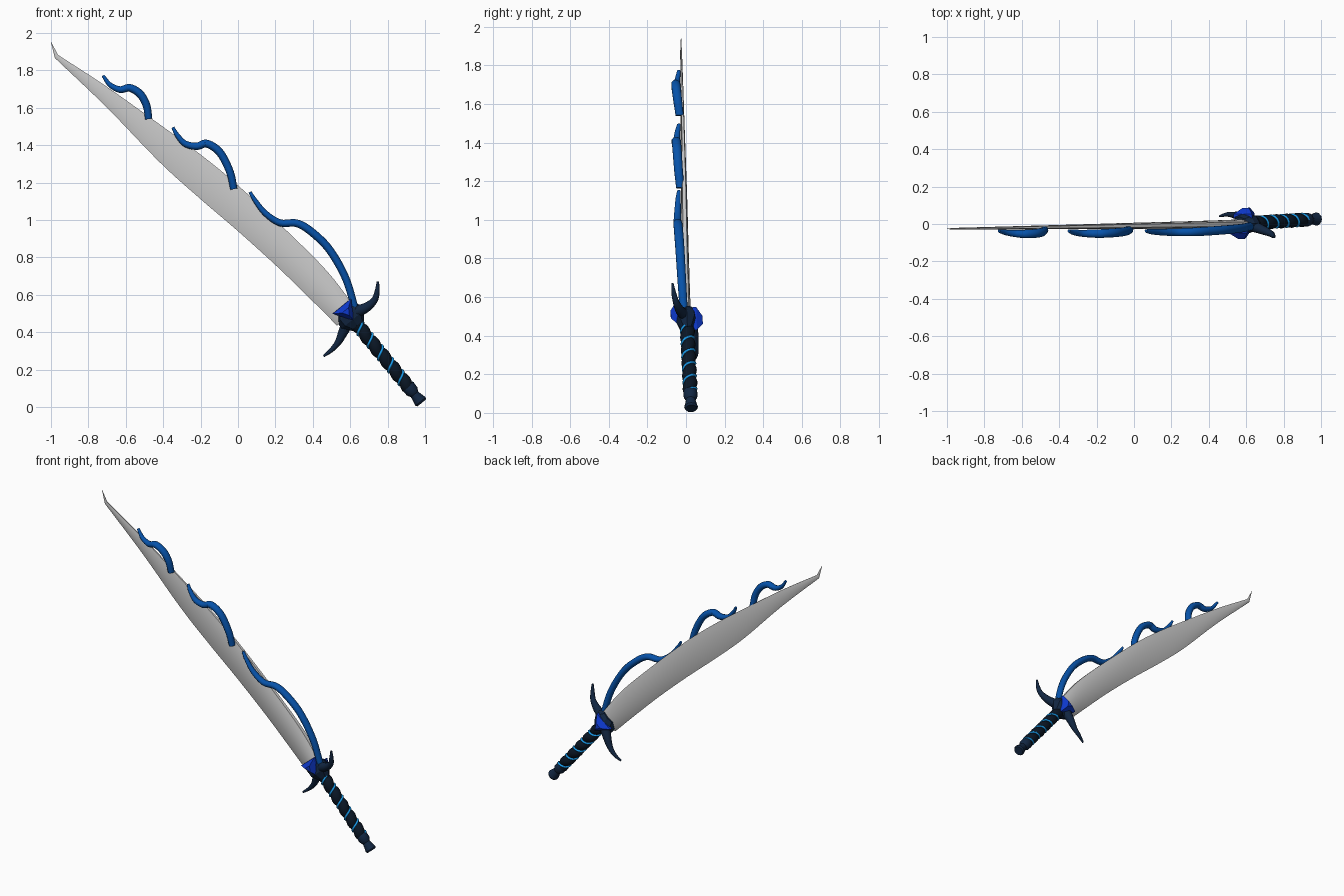
import bpy, bmesh, math
from mathutils import Vector, Matrix

if "Cube" in bpy.data.objects:
    bpy.data.objects.remove(bpy.data.objects["Cube"], do_unlink=True)


def material(name, rgb):
    m = bpy.data.materials.new(name)
    m.use_nodes = True
    m.diffuse_color = (*rgb, 1)
    m.node_tree.nodes["Principled BSDF"].inputs["Base Color"].default_value = (*rgb, 1)
    return m


BLUE = material("ribbon blue", (0.002, 0.085, 0.4))
NAVY = material("guard navy", (0.006, 0.02, 0.055))
BLACK = material("grip black", (0.003, 0.008, 0.018))
CYAN = material("cord cyan", (0.01, 0.35, 0.9))
GEM = material("gem blue", (0.004, 0.04, 0.6))


def spline(points, steps):
    """Catmull-Rom samples through tuples of any length."""
    pts = [Vector(p) for p in points]
    pts = [2 * pts[0] - pts[1]] + pts + [2 * pts[-1] - pts[-2]]
    out = []
    for i in range(1, len(pts) - 2):
        a, b, c, d = pts[i - 1:i + 3]
        for s in range(steps):
            t = s / steps
            out.append(0.5 * (2 * b + (c - a) * t + (2 * a - 5 * b + 4 * c - d) * t * t
                              + (3 * b - a - 3 * c + d) * t ** 3))
    return out + [pts[-2]]


def loft(name, rings, mat=None, angle=40):
    """Skin equal-sized rings of points and cap both ends."""
    bm = bmesh.new()
    loops = [[bm.verts.new(p) for p in ring] for ring in rings]
    n = len(loops[0])
    for a, b in zip(loops, loops[1:]):
        for i in range(n):
            j = (i + 1) % n
            bm.faces.new((a[i], a[j], b[j], b[i]))
    bm.faces.new(loops[0])
    bm.faces.new(loops[-1])
    bmesh.ops.recalc_face_normals(bm, faces=bm.faces)
    mesh = bpy.data.meshes.new(name)
    bm.to_mesh(mesh)
    bm.free()
    ob = bpy.data.objects.new(name, mesh)
    bpy.context.collection.objects.link(ob)
    if mat:
        mesh.materials.append(mat)
    bpy.ops.object.select_all(action='DESELECT')
    ob.select_set(True)
    bpy.context.view_layer.objects.active = ob
    bpy.ops.object.shade_smooth_by_angle(angle=math.radians(angle))


def sweep(name, points, mat, depth=1.0, sides=10, steps=6):
    """Oval tube along (x, y, z, radius); depth scales it in y."""
    pts = spline(points, steps)
    rings = []
    for i, p in enumerate(pts):
        d = pts[min(i + 1, len(pts) - 1)] - pts[max(i - 1, 0)]
        across = Vector((-d[2], 0, d[0])).normalized()
        r = max(p[3], 0.002)
        rings.append([p.xyz + across * r * math.cos(a) + Vector((0, r * depth * math.sin(a), 0))
                      for a in (math.tau * k / sides for k in range(sides))])
    loft(name, rings, mat)


def lean(x):
    return -0.01 + 0.016 * x


# Blade: blunt back, full body, curving in to the cutting edge
back_edge = [(0.62, 0.54), (0.49, 0.71), (0.315, 0.89), (0.0, 1.185), (-0.22, 1.365),
             (-0.48, 1.555), (-0.72, 1.725), (-0.963, 1.883)]
cut_edge = [(0.53, 0.435), (0.40, 0.565), (0.21, 0.75), (0.0, 0.94), (-0.21, 1.12),
            (-0.42, 1.31), (-0.70, 1.6), (-0.979, 1.866)]
front_half = [(0.0, 0.5), (0.12, 0.78), (0.28, 0.96), (0.42, 1.0), (0.56, 0.93),
              (0.7, 0.76), (0.84, 0.48), (0.95, 0.17)]
section = [(t, -h) for t, h in front_half] + [(1.0, 0.0)] + front_half[::-1]
uppers, lowers = spline(back_edge, 5), spline(cut_edge, 5)
rings = []
for i, (u, l) in enumerate(zip(uppers, lowers)):
    half = 0.026 * (1 - 0.85 * i / len(uppers))
    ring = []
    for t, h in section:
        p = u.lerp(l, t)
        ring.append((p[0], lean(p[0]) + h * half, p[1]))
    rings.append(ring)
tip = Vector((-1.0, lean(-1), 1.955))
rings.append([tip + (Vector(p) - Vector(rings[-1][0])) * 0.08 for p in rings[-1]])
loft("blade", rings, angle=50)

# Three wavy ribbons along the back edge: root y, then the path from root to tail
ribbons = {
    "lower_ribbon": (-0.012, [(0.625, 0.53), (0.575, 0.69), (0.49, 0.84), (0.395, 0.935), (0.315, 0.982),
                              (0.225, 0.985), (0.145, 1.037), (0.09, 1.107), (0.064, 1.15)]),
    "middle_ribbon": (-0.03, [(-0.022, 1.165), (-0.043, 1.257), (-0.096, 1.36), (-0.166, 1.408),
                              (-0.22, 1.394), (-0.283, 1.408), (-0.326, 1.455), (-0.348, 1.495)]),
    "upper_ribbon": (-0.033, [(-0.477, 1.54), (-0.49, 1.615), (-0.524, 1.674), (-0.578, 1.706),
                              (-0.63, 1.697), (-0.684, 1.722), (-0.722, 1.772)]),
}
for name, (root, path) in ribbons.items():
    points = []
    for i, (x, z) in enumerate(path):
        t = i / (len(path) - 1)
        y = root + (-0.037 - root) * t - 0.018 * math.sin(math.pi * t)
        points.append((x, y, z, 0.019 - 0.011 * t + 0.007 * math.sin(math.pi * t)))
    sweep(name, points, BLUE, depth=1.15)

# Frame of the handle: local z runs from the guard to the pommel
axis = Vector((0.636, 0.038, -0.771)).normalized()
side = Vector((0.771, 0, 0.636))
frame = Matrix((side, axis.cross(side), axis)).transposed()
origin = Vector((0.6, 0.004, 0.485))


def place(x, y, z):
    return origin + frame @ Vector((x, y, z))


def lathe(name, profile, mat, sides=16, flat=1.0, angle=40):
    loft(name, [[place(r * math.cos(math.tau * k / sides), flat * r * math.sin(math.tau * k / sides), z)
                 for k in range(sides)] for r, z in profile], mat, angle)


# Guard block and its two curved horns
lathe("guard_block", [(0.05, -0.055), (0.076, -0.02), (0.076, 0.02), (0.05, 0.055), (0.036, 0.075)],
      NAVY, sides=8, flat=0.72, angle=25)
sweep("upper_horn", [(0.62, -0.005, 0.505, 0.034), (0.685, -0.03, 0.532, 0.026), (0.73, -0.05, 0.572, 0.018),
                     (0.744, -0.063, 0.62, 0.013), (0.748, -0.07, 0.672, 0.006)], NAVY)
sweep("lower_horn", [(0.59, 0.025, 0.46, 0.034), (0.562, 0.04, 0.40, 0.026), (0.535, 0.048, 0.345, 0.018),
                     (0.498, 0.051, 0.303, 0.012), (0.458, 0.042, 0.272, 0.006)], NAVY)

# Faceted gems set in both faces of the guard
for name, face, shift in (("front_gem", 1, -0.03), ("back_gem", -1, 0.015)):
    outline = [(0, 0.058), (-0.064, -0.042), (0.064, -0.042)]
    gem_rings = [[place(x * k, face * depth, shift + z * k) for x, z in outline]
                 for k, depth in ((1, 0.03), (1, 0.05), (0.35, 0.082))]
    loft(name, gem_rings, GEM, angle=10)

# Ribbed grip with slanted swellings
START, LENGTH, TURNS = 0.06, 0.43, 5
grip_rings = []
for i in range(73):
    ring = []
    for k in range(16):
        a = math.tau * k / 16
        f = (i / 72 * TURNS - k / 16) % 1
        r = 0.027 + 0.012 * math.sin(math.pi * f)
        ring.append(place(r * math.cos(a), r * math.sin(a), START + LENGTH * i / 72))
    grip_rings.append(ring)
loft("grip", grip_rings, BLACK, angle=60)

# Cord wound in the grooves of the grip
cord = bpy.data.curves.new("grip_cord", 'CURVE')
cord.dimensions = '3D'
cord.bevel_depth = 0.007
cord.bevel_resolution = 1
line = cord.splines.new('POLY')
count = TURNS * 16
line.points.add(count)
for i, pt in enumerate(line.points):
    a = math.tau * TURNS * i / count
    pt.co = (*place(0.032 * math.cos(a), 0.032 * math.sin(a), START + LENGTH * i / count), 1)
cord.materials.append(CYAN)
bpy.context.collection.objects.link(bpy.data.objects.new("grip_cord", cord))

# Flared pommel
lathe("pommel", [(0.03, 0.475), (0.036, 0.49), (0.036, 0.52), (0.025, 0.54),
                 (0.027, 0.555), (0.036, 0.59), (0.03, 0.6)], NAVY, sides=12, angle=30)
